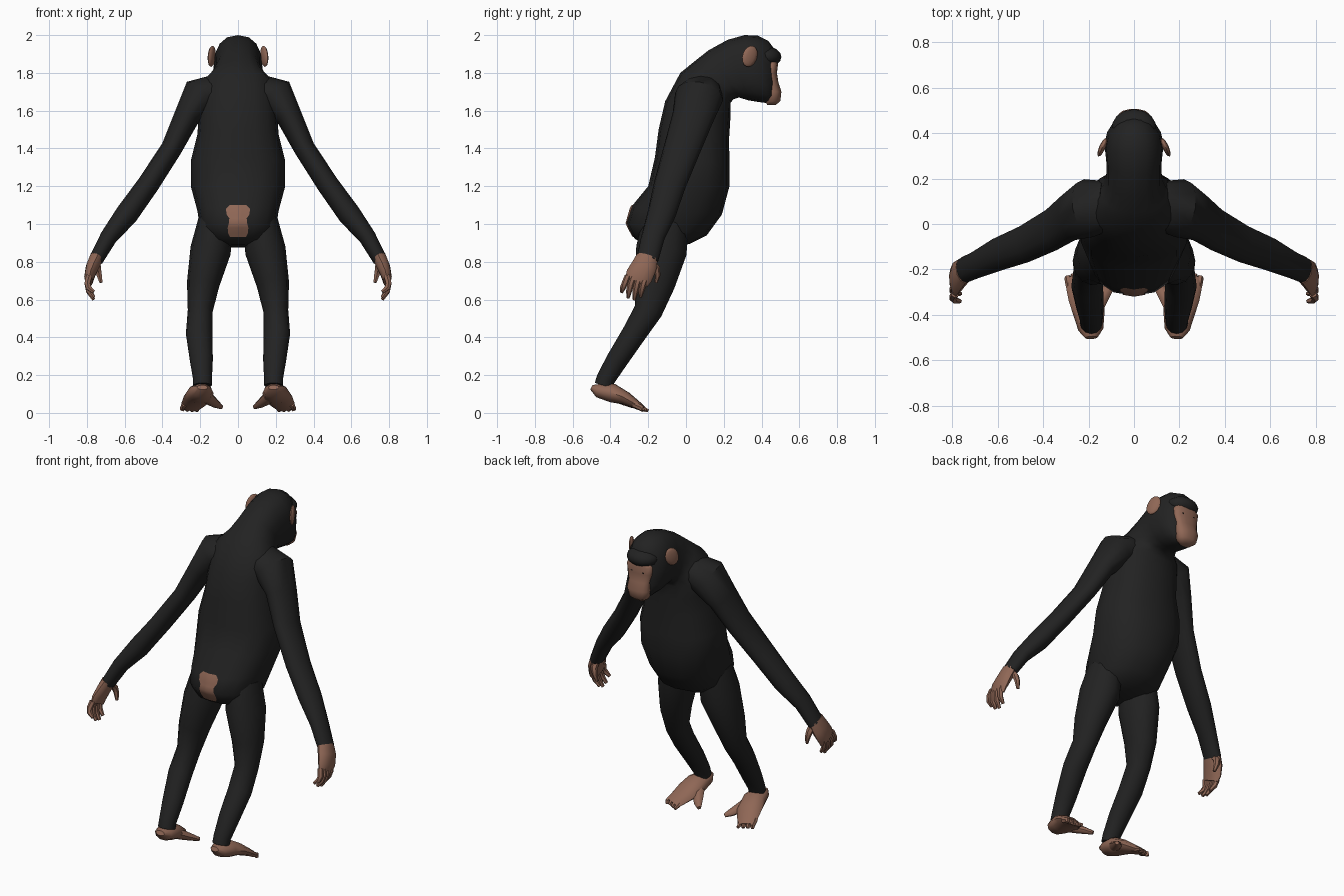
import bpy, bmesh, math
from mathutils import Vector, Matrix
from mathutils.bvhtree import BVHTree


def material(name, rgb):
    m = bpy.data.materials.new(name)
    m.diffuse_color = (*rgb, 1)
    return m


FUR = material("black fur", (0.016, 0.016, 0.016))
SKIN = material("brown skin", (0.275, 0.135, 0.092))
EYE = material("dark eye", (0.012, 0.008, 0.006))


def make(name, bm, mat, mirror=False, angle=50):
    bmesh.ops.recalc_face_normals(bm, faces=bm.faces)
    me = bpy.data.meshes.new(name)
    bm.to_mesh(me)
    bm.free()
    me.materials.append(mat)
    ob = bpy.data.objects.new(name, me)
    bpy.context.collection.objects.link(ob)
    if mirror:
        ob.modifiers.new("Mirror", 'MIRROR')
    bpy.ops.object.select_all(action='DESELECT')
    ob.select_set(True)
    bpy.context.view_layer.objects.active = ob
    bpy.ops.object.shade_smooth_by_angle(angle=math.radians(angle))
    return ob


def add_loft(bm, rings, sides, power=1.0):
    """Skin a list of (centre, half-axis u, half-axis v) into a closed tube."""
    def p(c):
        return math.copysign(abs(c) ** power, c)
    loops = []
    for c, u, v in rings:
        loops.append([bm.verts.new(c + u * p(math.cos(a)) + v * p(math.sin(a)))
                      for a in (2 * math.pi * i / sides for i in range(sides))])
    for A, B in zip(loops, loops[1:]):
        for i in range(sides):
            j = (i + 1) % sides
            bm.faces.new((A[i], A[j], B[j], B[i]))
    bm.faces.new(loops[0])
    bm.faces.new(loops[-1])


def add_limb(bm, pts, ref, sides=10):
    """Tube along (x, y, z, radius along ref, other radius)."""
    P = [Vector(p[:3]) for p in pts]
    rings = []
    for i, p in enumerate(pts):
        t = (P[min(i + 1, len(P) - 1)] - P[max(i - 1, 0)]).normalized()
        u = (ref - t * t.dot(ref)).normalized()
        rings.append((P[i], u * p[3], t.cross(u) * p[4]))
    add_loft(bm, rings, sides)


def add_spine(bm, sections, sides=16, power=0.85):
    """Symmetric loft; each section is back y, z, front y, z, half width."""
    rings = []
    for by, bz, fy, fz, w in sections:
        b, f = Vector((0, by, bz)), Vector((0, fy, fz))
        rings.append(((b + f) / 2, Vector((w, 0, 0)), (f - b) / 2))
    add_loft(bm, rings, sides, power)


X, Y = Vector((1, 0, 0)), Vector((0, 1, 0))

# Torso, neck and head in one skin
bm = bmesh.new()
add_spine(bm, [
    (-0.20, 0.89, -0.06, 0.875, 0.06),
    (-0.27, 0.92, 0.02, 0.895, 0.16),
    (-0.315, 1.00, 0.11, 0.94, 0.20),
    (-0.29, 1.09, 0.19, 1.05, 0.215),
    (-0.20, 1.20, 0.23, 1.20, 0.25),
    (-0.165, 1.35, 0.23, 1.32, 0.25),
    (-0.145, 1.50, 0.228, 1.45, 0.215),
    (-0.11, 1.65, 0.235, 1.56, 0.205),
    (-0.03, 1.80, 0.235, 1.64, 0.20),
    (0.05, 1.865, 0.25, 1.66, 0.145),
    (0.12, 1.92, 0.28, 1.67, 0.122),
    (0.22, 1.975, 0.33, 1.655, 0.122),
    (0.31, 2.00, 0.39, 1.645, 0.13),
    (0.38, 1.997, 0.43, 1.64, 0.118),
    (0.435, 1.97, 0.455, 1.64, 0.092),
    (0.465, 1.93, 0.465, 1.67, 0.06)])
body_tree = BVHTree.FromBMesh(bm)
make("torso_and_head", bm, FUR)

# Brow ridge
bm = bmesh.new()
bmesh.ops.create_uvsphere(bm, u_segments=14, v_segments=8, radius=1,
    matrix=Matrix.Translation((0, 0.425, 1.885)) @ Matrix.Diagonal((0.098, 0.08, 0.055, 1)))
make("brow", bm, FUR)

# Bare face and muzzle
bm = bmesh.new()
add_spine(bm, [(by, z, fy, z, w) for z, by, fy, w in [
    (1.630, 0.43, 0.475, 0.035), (1.650, 0.42, 0.50, 0.062),
    (1.700, 0.42, 0.506, 0.074), (1.750, 0.42, 0.490, 0.070),
    (1.800, 0.42, 0.482, 0.082), (1.845, 0.42, 0.488, 0.086),
    (1.865, 0.43, 0.480, 0.065)]], 14)
make("face", bm, SKIN)

# Eyes
bm = bmesh.new()
bmesh.ops.create_uvsphere(bm, u_segments=10, v_segments=6, radius=1,
    matrix=Matrix.Translation((0.036, 0.474, 1.812)) @ Matrix.Diagonal((0.015, 0.008, 0.008, 1)))
make("eyes", bm, EYE, True)

# Ears, flaring outward toward the back
bm = bmesh.new()
bmesh.ops.create_uvsphere(bm, u_segments=12, v_segments=8, radius=1,
    matrix=Matrix.Translation((0.139, 0.338, 1.888)) @ Matrix.Rotation(math.radians(24), 4, 'Z')
    @ Matrix.Rotation(math.radians(-22), 4, 'X') @ Matrix.Diagonal((0.014, 0.042, 0.058, 1)))
make("ears", bm, SKIN, True)

# Arms
bm = bmesh.new()
add_limb(bm, [
    (0.12, 0.08, 1.70, 0.11, 0.09), (0.20, 0.07, 1.675, 0.13, 0.105),
    (0.275, 0.035, 1.56, 0.11, 0.068), (0.352, -0.02, 1.40, 0.098, 0.056),
    (0.475, -0.085, 1.21, 0.085, 0.058), (0.59, -0.13, 1.05, 0.075, 0.061),
    (0.685, -0.175, 0.93, 0.062, 0.046), (0.752, -0.205, 0.81, 0.058, 0.038)], Y, 12)
make("arms", bm, FUR, True)

# Hands: palm, four curled fingers and a thumb
bm = bmesh.new()
add_limb(bm, [
    (0.748, -0.205, 0.825, 0.058, 0.038), (0.770, -0.222, 0.775, 0.068, 0.036),
    (0.786, -0.248, 0.725, 0.072, 0.028), (0.788, -0.262, 0.695, 0.064, 0.020)], Y)
for k in range(4):
    y, tip = -0.308 + 0.033 * k, (0.64, 0.61, 0.60, 0.615)[k]
    add_limb(bm, [
        (0.788, y, 0.725, 0.017, 0.018), (0.798, y - 0.016, 0.685, 0.017, 0.017),
        (0.790, y - 0.026, (0.685 + tip) / 2, 0.016, 0.016),
        (0.764, y - 0.032, tip, 0.009, 0.010)], Y, 6)
add_limb(bm, [
    (0.750, -0.185, 0.80, 0.020, 0.024), (0.743, -0.155, 0.765, 0.018, 0.020),
    (0.735, -0.150, 0.73, 0.015, 0.016), (0.725, -0.158, 0.69, 0.008, 0.009)], Y, 6)
make("hands", bm, SKIN, True)

# Legs
bm = bmesh.new()
add_limb(bm, [
    (0.12, -0.11, 1.02, 0.09, 0.12), (0.145, -0.13, 0.86, 0.108, 0.135),
    (0.185, -0.165, 0.68, 0.086, 0.105), (0.20, -0.20, 0.54, 0.066, 0.075),
    (0.206, -0.275, 0.42, 0.070, 0.064), (0.194, -0.365, 0.28, 0.061, 0.057),
    (0.188, -0.425, 0.18, 0.050, 0.050), (0.188, -0.435, 0.145, 0.050, 0.050)], X, 12)
make("legs", bm, FUR, True)

# Feet: sole, four toes and a splayed big toe
bm = bmesh.new()
add_limb(bm, [
    (0.188, -0.50, 0.135, 0.028, 0.014), (0.190, -0.465, 0.118, 0.055, 0.038),
    (0.198, -0.39, 0.105, 0.070, 0.052), (0.214, -0.32, 0.078, 0.076, 0.036),
    (0.240, -0.265, 0.045, 0.062, 0.024), (0.254, -0.23, 0.024, 0.050, 0.016)], X)
for k in range(4):
    x = 0.214 + 0.026 * k
    add_limb(bm, [
        (x - 0.008, -0.28, 0.048, 0.015, 0.018), (x, -0.235, 0.026, 0.015, 0.016),
        (x + 0.004, -0.20 - 0.012 * k, 0.011, 0.010, 0.009)], X, 6)
add_limb(bm, [
    (0.175, -0.38, 0.095, 0.036, 0.034), (0.143, -0.325, 0.065, 0.032, 0.026),
    (0.115, -0.285, 0.045, 0.025, 0.019), (0.088, -0.255, 0.030, 0.012, 0.011)], X, 8)
make("feet", bm, SKIN, True)

# Bare rump patch laid on the torso surface
bm = bmesh.new()
rows = []
for z, w in [(0.93, 0.042), (0.95, 0.052), (0.98, 0.055), (1.005, 0.048),
             (1.03, 0.046), (1.05, 0.060), (1.08, 0.064), (1.10, 0.045)]:
    row = []
    for i in range(7):
        x = w * (i / 3 - 1)
        hit = body_tree.ray_cast(Vector((x, -2, z)), Y)[0]
        row.append(bm.verts.new((x, (hit.y if hit else -0.28) - 0.006, z)))
    rows.append(row)
for A, B in zip(rows, rows[1:]):
    for i in range(6):
        bm.faces.new((A[i], A[i + 1], B[i + 1], B[i]))
make("rump_patch", bm, SKIN)
